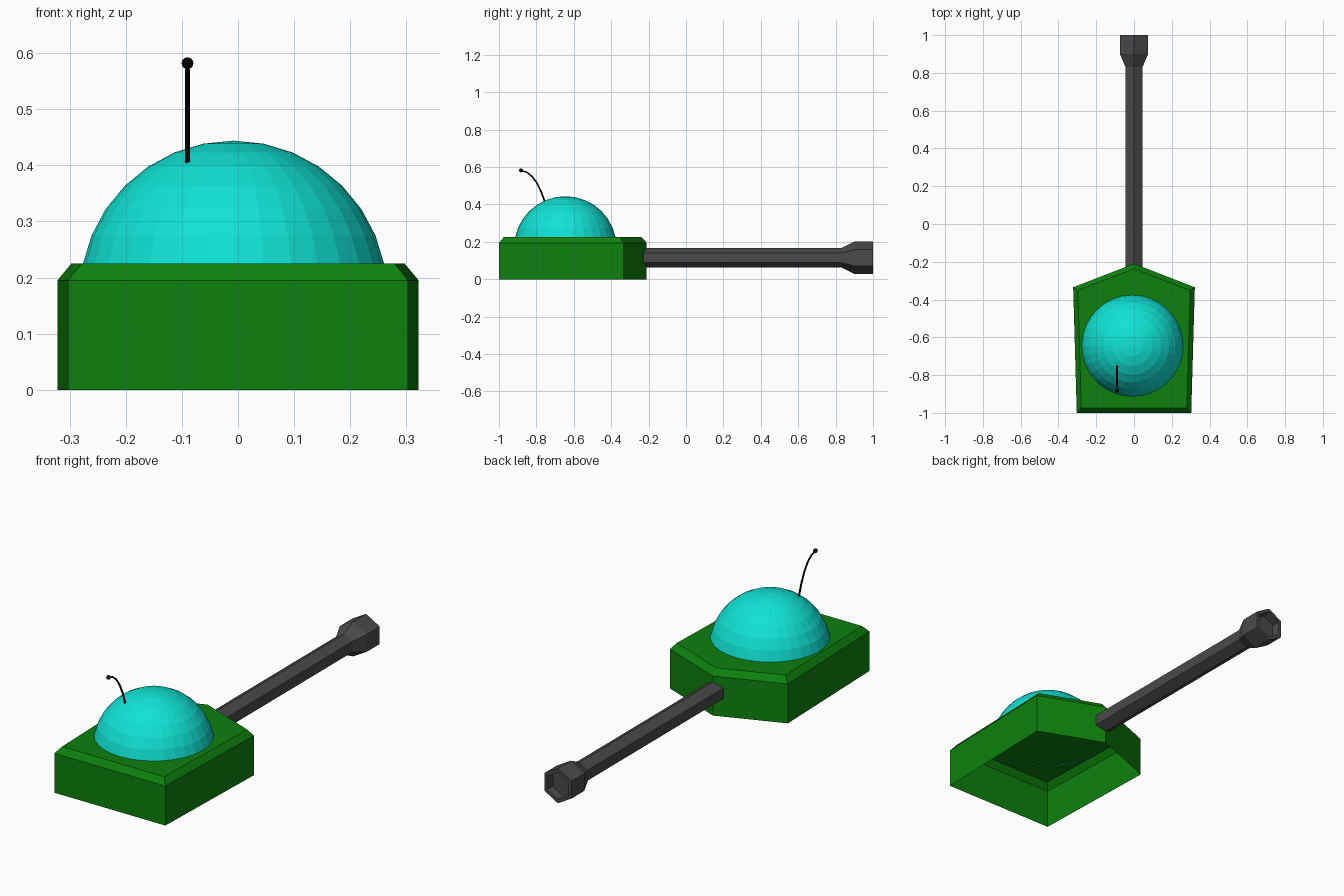
import bpy, bmesh, math
from mathutils import Vector

if "Cube" in bpy.data.objects:
    bpy.data.objects.remove(bpy.data.objects["Cube"])


def material(name, rgb):
    m = bpy.data.materials.new(name)
    m.diffuse_color = (*rgb, 1)
    m.use_nodes = True
    m.node_tree.nodes["Principled BSDF"].inputs["Base Color"].default_value = m.diffuse_color
    return m


GREEN = material("green", (0.004, 0.22, 0.004))
TURQUOISE = material("turquoise", (0.005, 0.76, 0.66))
GREY = material("dark_grey", (0.068, 0.068, 0.068))
BLACK = material("black", (0.002, 0.002, 0.002))


def loft(name, rings, mat, cap_start=False, cap_end=False):
    """Skin a list of equally sized point rings; a one-point ring is a pole."""
    bm = bmesh.new()
    rows = [[bm.verts.new(p) for p in r] for r in rings]
    n = max(len(r) for r in rows)
    for a, b in zip(rows, rows[1:]):
        for i in range(n):
            j = (i + 1) % n
            if len(b) == 1:
                bm.faces.new((a[i], a[j], b[0]))
            else:
                bm.faces.new((a[i], a[j], b[j], b[i]))
    if cap_start:
        bm.faces.new(rows[0][::-1])
    if cap_end:
        bm.faces.new(rows[-1])
    me = bpy.data.meshes.new(name)
    bm.to_mesh(me)
    bm.free()
    me.materials.append(mat)
    ob = bpy.data.objects.new(name, me)
    bpy.context.collection.objects.link(ob)
    return ob


# hull: pentagonal shell, open underneath, with a chamfered top edge
outer = [(-0.303, -1.0), (0.303, -1.0), (0.322, -0.335), (0, -0.21), (-0.322, -0.335)]
inner = [(-0.279, -0.975), (0.279, -0.975), (0.297, -0.352), (0, -0.237), (-0.297, -0.352)]
loft("hull", [[(x, y, 0) for x, y in outer],
              [(x, y, 0.195) for x, y in outer],
              [(x, y, 0.225) for x, y in inner]], GREEN, cap_end=True)

# dome: upper rings of a 32 x 16 sphere
R, cx, cy, cz = 0.274, -0.008, -0.645, 0.17
dome = []
for k in range(7, 0, -1):
    t = k * math.pi / 16
    dome.append([(cx + R * math.sin(t) * math.cos(a * math.pi / 16),
                  cy + R * math.sin(t) * math.sin(a * math.pi / 16),
                  cz + R * math.cos(t)) for a in range(32)])
dome.append([(cx, cy, cz + R)])
loft("dome", dome, TURQUOISE)


# barrel: hexagonal tube with flared, recessed muzzle
def hexagon(y, r):
    return [(r * math.sin(i * math.pi / 3), y, 0.115 + r * math.cos(i * math.pi / 3))
            for i in range(6)]


loft("barrel", [hexagon(y, r) for y, r in
                ((-0.23, 0.052), (0.83, 0.052), (0.90, 0.086), (1.0, 0.086),
                 (1.0, 0.068), (0.96, 0.064))], GREY, cap_start=True, cap_end=True)

# antenna: thin rod bending towards the front
path = [(-0.752, 0.405), (-0.772, 0.463), (-0.797, 0.515), (-0.822, 0.549),
        (-0.85, 0.572), (-0.882, 0.582)]
rod = []
for i, (y, z) in enumerate(path):
    p, q = path[max(i - 1, 0)], path[min(i + 1, len(path) - 1)]
    d = Vector((0, q[0] - p[0], q[1] - p[1])).normalized()
    side, up = Vector((1, 0, 0)), d.cross(Vector((1, 0, 0)))
    r = 0.0048 - 0.0002 * i
    rod.append([Vector((-0.09, y, z)) + r * (math.cos(a * math.pi / 4) * side
               + math.sin(a * math.pi / 4) * up) for a in range(8)])
loft("antenna_rod", rod, BLACK, cap_start=True, cap_end=True)

# antenna tip ball
bpy.ops.mesh.primitive_uv_sphere_add(segments=16, ring_count=8, radius=0.0105,
                                     location=(-0.09, -0.882, 0.582))
ball = bpy.context.object
ball.name = "antenna_tip"
ball.data.materials.append(BLACK)

# outward normals on every part
for ob in bpy.context.collection.objects:
    bm = bmesh.new()
    bm.from_mesh(ob.data)
    bmesh.ops.recalc_face_normals(bm, faces=bm.faces)
    bm.to_mesh(ob.data)
    bm.free()
